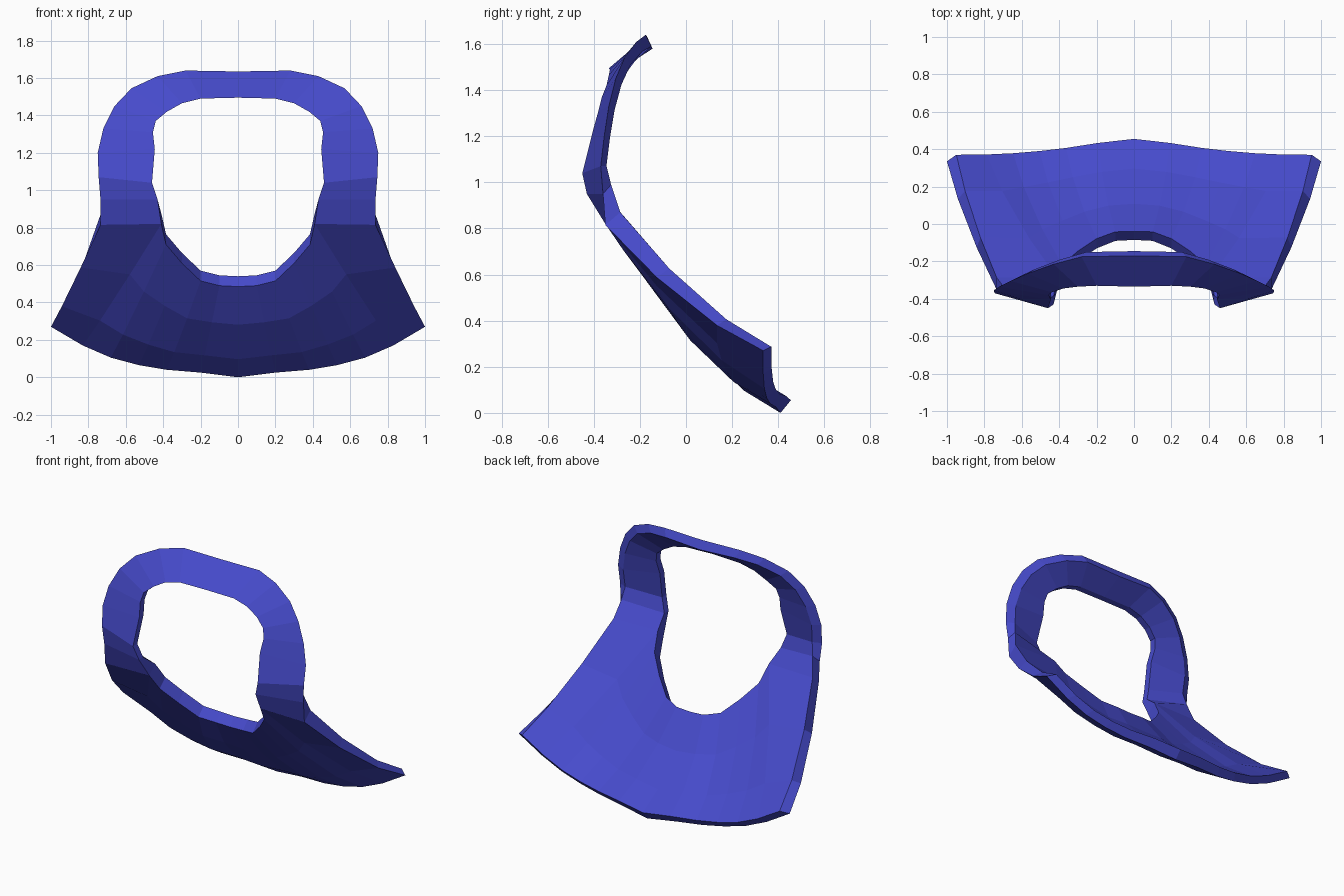
import bpy, bmesh
from mathutils import Vector as V

if "Cube" in bpy.data.objects:
    bpy.data.objects.remove(bpy.data.objects["Cube"])

# Half outlines of the front surface (x >= 0), mirrored later
ring_outer = [V(p) for p in [
    (0, -.17, 1.635), (.28, -.175, 1.64), (.43, -.215, 1.61), (.57, -.265, 1.545),
    (.66, -.305, 1.45), (.72, -.335, 1.33), (.75, -.355, 1.2), (.745, -.37, 1.07),
    (.735, -.36, .95), (.735, -.35, .815)]]
ring_inner = [V(p) for p in [
    (0, -.335, 1.495), (.2, -.33, 1.49), (.3, -.335, 1.465), (.38, -.345, 1.42),
    (.44, -.365, 1.37), (.455, -.38, 1.31), (.445, -.405, 1.22), (.46, -.45, 1.04),
    (.43, -.43, .95), (.41, -.35, .82)]]
neck = [V(p) for p in [
    (0, -.085, .485), (.1, -.09, .49), (.2, -.13, .515), (.3, -.2, .61),
    (.385, -.275, .71)]] + [ring_inner[-1], ring_outer[-1]]
hem = [V(p) for p in [
    (0, .41, 0), (.2, .39, .025), (.38, .365, .04), (.53, .35, .065),
    (.68, .34, .105), (.83, .335, .17), (1, .335, .27)]]

# Cape rows between neckline and hem, bulging slightly forward
cape, cape_back = [], []
for t, bulge in ((0, 0), (.4, .05), (.78, .05), (1, 0)):
    row = [a.lerp(b, t) - V((0, bulge, bulge * .2)) for a, b in zip(neck, hem)]
    cape.append(row)
    cape_back.append([p + V((-.05 * t * i / 6, .045 - .01 * t * i / 6 + .02 * (1 - t) * i / 6,
                             .055 - .038 * t * i / 6)) for i, p in enumerate(row)])

# Back of the hood band: outer rim tapers inward, inner rim steps straight back
outer_back, inner_back = [], []
for p, q in zip(ring_outer, ring_inner):
    r = V((p.x, 0, p.z - 1.1)).normalized()
    outer_back.append(p - r * .055 + V((0, .025, 0)))
    inner_back.append(q + V((0, .045, 0)))
outer_back[-2] = ring_outer[-2] + V((-.03, .035, .04))
outer_back[-1] = cape_back[0][6]
inner_back[-1] = cape_back[0][5]

bm = bmesh.new()


def strip(a, b):
    """Quads between two matching polylines."""
    for i in range(len(a) - 1):
        bm.faces.new([bm.verts.new(p) for p in (a[i], b[i], b[i + 1], a[i + 1])])


# Front and back skins
strip(ring_outer, ring_inner)
strip(outer_back, inner_back)
for grid in (cape, cape_back):
    for a, b in zip(grid, grid[1:]):
        strip(a, b)

# Rims joining the skins: outside edge with hem, and the face opening
strip(ring_outer + [r[6] for r in cape[1:]] + cape[3][5::-1],
      outer_back + [r[6] for r in cape_back[1:]] + cape_back[3][5::-1])
strip(ring_inner + cape[0][4::-1], inner_back + cape_back[0][4::-1])

# Mirror, weld and orient
copy = bmesh.ops.duplicate(bm, geom=bm.verts[:] + bm.edges[:] + bm.faces[:])["geom"]
for v in copy:
    if isinstance(v, bmesh.types.BMVert):
        v.co.x *= -1
bmesh.ops.remove_doubles(bm, verts=bm.verts[:], dist=.0005)
bmesh.ops.recalc_face_normals(bm, faces=bm.faces[:])

mesh = bpy.data.meshes.new("hood_collar")
bm.to_mesh(mesh)
bm.free()
mat = bpy.data.materials.new("blue_cloth")
mat.diffuse_color = (.062, .07, .6, 1)
mat.use_nodes = True
mat.node_tree.nodes["Principled BSDF"].inputs["Base Color"].default_value = mat.diffuse_color
mesh.materials.append(mat)
bpy.context.collection.objects.link(bpy.data.objects.new("hood_collar", mesh))
